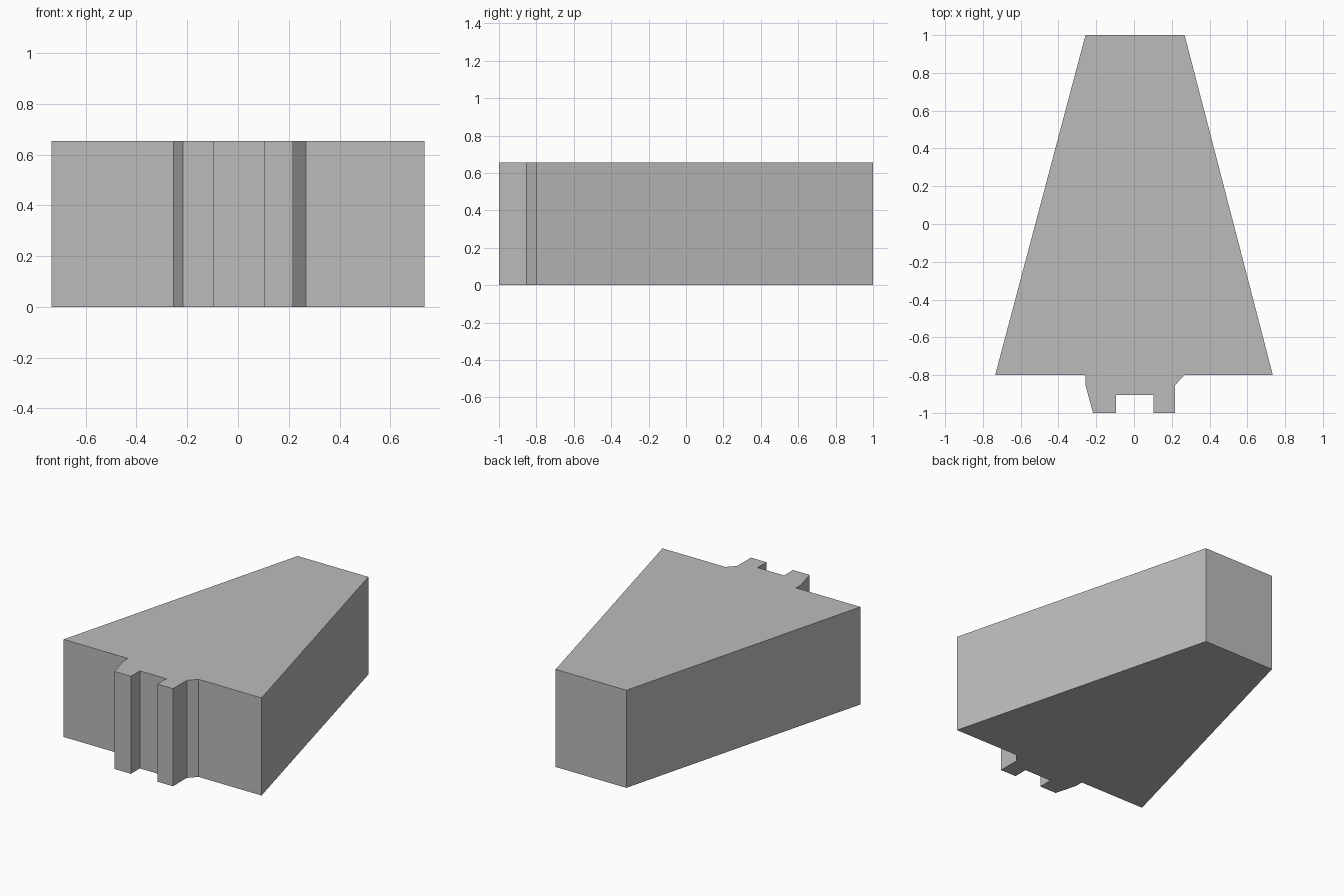
import bpy
import bmesh

HEIGHT = 0.655

cube = bpy.data.objects.get("Cube")
if cube:
    bpy.data.objects.remove(cube, do_unlink=True)

# Plain grey for the whole block
grey = bpy.data.materials.new("plain_grey")
grey.use_nodes = True
colour = (0.5, 0.5, 0.5, 1.0)
grey.diffuse_color = colour
grey.node_tree.nodes["Principled BSDF"].inputs["Base Color"].default_value = colour

# Plan outline: tapered body with a notched, uneven tab at the front
outline = [
    (-0.735, -0.8), (-0.257, -0.8), (-0.257, -0.853), (-0.217, -1.0),
    (-0.095, -1.0), (-0.095, -0.905), (0.102, -0.905), (0.102, -1.0),
    (0.217, -1.0), (0.217, -0.853), (0.268, -0.8), (0.735, -0.8),
    (0.268, 1.0), (-0.257, 1.0),
]


def extrude_outline(name, points, height, material):
    """Raise a flat outline into a closed solid standing on the floor."""
    bm = bmesh.new()
    base = bm.faces.new([bm.verts.new((x, y, 0)) for x, y in points])
    raised = bmesh.ops.extrude_face_region(bm, geom=[base], use_keep_orig=True)
    top = [v for v in raised["geom"] if isinstance(v, bmesh.types.BMVert)]
    bmesh.ops.translate(bm, verts=top, vec=(0, 0, height))
    bmesh.ops.recalc_face_normals(bm, faces=bm.faces)
    mesh = bpy.data.meshes.new(name)
    bm.to_mesh(mesh)
    bm.free()
    mesh.materials.append(material)
    obj = bpy.data.objects.new(name, mesh)
    bpy.context.collection.objects.link(obj)
    return obj


# Tapered block
extrude_outline("tapered_block", outline, HEIGHT, grey)
